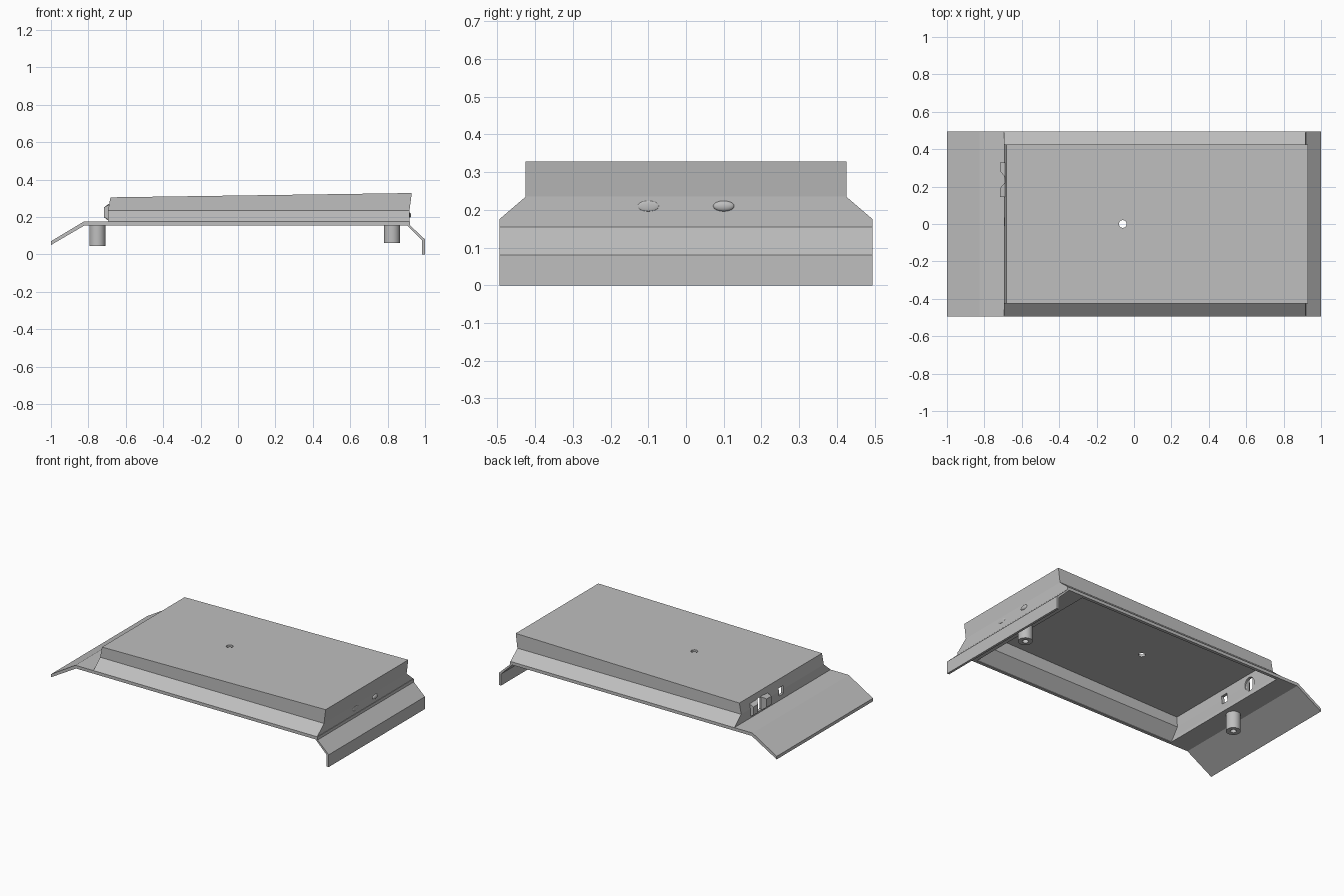
import bpy, bmesh, math
from mathutils import Matrix

if bpy.data.objects.get("Cube"):
    bpy.data.objects.remove(bpy.data.objects["Cube"])

grey = bpy.data.materials.new("plain_grey")
grey.use_nodes = True
grey.diffuse_color = (0.52, 0.52, 0.52, 1)
grey.node_tree.nodes["Principled BSDF"].inputs["Base Color"].default_value = grey.diffuse_color


def finish(name, bm):
    bmesh.ops.recalc_face_normals(bm, faces=bm.faces)
    mesh = bpy.data.meshes.new(name)
    bm.to_mesh(mesh)
    bm.free()
    mesh.materials.append(grey)
    obj = bpy.data.objects.new(name, mesh)
    bpy.context.collection.objects.link(obj)
    return obj


def prism(name, points, depth, axis, start):
    """Extrude a 2D outline along an axis; outline is (x, z) for 'y', (x, y) for 'z'."""
    bm = bmesh.new()
    place = {"y": lambda a, b: (a, start, b), "z": lambda a, b: (a, b, start)}[axis]
    face = bm.faces.new([bm.verts.new(place(a, b)) for a, b in points])
    geo = bmesh.ops.extrude_face_region(bm, geom=[face])["geom"]
    move = (0, depth, 0) if axis == "y" else (0, 0, depth)
    bmesh.ops.translate(bm, vec=move, verts=[g for g in geo if isinstance(g, bmesh.types.BMVert)])
    return finish(name, bm)


def box(name, x0, x1, y0, y1, z0, z1):
    return prism(name, [(x0, y0), (x1, y0), (x1, y1), (x0, y1)], z1 - z0, "z", z0)


def cylinder(name, radius, length, centre, axis="Z", sides=24):
    bm = bmesh.new()
    turn = Matrix.Rotation(math.pi / 2, 4, "Y") if axis == "X" else Matrix()
    bmesh.ops.create_cone(bm, cap_ends=True, segments=sides, radius1=radius, radius2=radius,
                          depth=length, matrix=Matrix.Translation(centre) @ turn)
    return finish(name, bm)


def cut(obj, cutter):
    cutter.hide_render = True
    cutter.hide_set(True)
    cutter.display_type = "WIRE"
    mod = obj.modifiers.new("cut", "BOOLEAN")
    mod.operation, mod.solver, mod.object = "DIFFERENCE", "EXACT", cutter
    # Bake the cut so that the helper can go
    graph = bpy.context.evaluated_depsgraph_get()
    mesh = bpy.data.meshes.new_from_object(obj.evaluated_get(graph))
    obj.modifiers.clear()
    obj.data = mesh
    bpy.data.objects.remove(cutter)


def smooth(obj):
    bpy.ops.object.select_all(action="DESELECT")
    obj.select_set(True)
    bpy.context.view_layer.objects.active = obj
    bpy.ops.object.shade_smooth_by_angle(angle=math.radians(35))


# Bent base sheet with a ramp at one end and a turned-down lip at the other
sheet = [(-1, 0.07), (-0.825, 0.175), (0.92, 0.175), (0.92, 0.155), (1, 0.08), (1, 0),
         (0.985, 0), (0.985, 0.075), (0.905, 0.155), (-0.82, 0.155), (-1, 0.05)]
base = prism("base_sheet", sheet, 0.99, "y", -0.495)
cut(base, box("opening", -0.68, 0.79, -0.475, 0.475, 0.1, 0.25))

# Hollow cover: an open shell, slightly higher at the lip end
def cover_section(bottom_x, top_x, top_z):
    half = [(bottom_x, 0.495, 0.175), (bottom_x, 0.425, 0.235), (top_x, 0.425, top_z)]
    return half + [(x, -y, z) for x, y, z in reversed(half)]


bm = bmesh.new()
ends = [[bm.verts.new(p) for p in cover_section(*s)]
        for s in ((-0.695, -0.682, 0.305), (0.917, 0.929, 0.328))]
for i in range(5):
    bm.faces.new((ends[0][i], ends[0][i + 1], ends[1][i + 1], ends[1][i]))
for end in ends:
    for a, b, c, d in ((0, 1, 4, 5), (1, 2, 3, 4)):
        bm.faces.new([end[k] for k in (a, b, c, d)])
cover = finish("cover", bm)
shell = cover.modifiers.new("wall", "SOLIDIFY")
shell.thickness, shell.offset, shell.use_even_offset = 0.015, -1, True

# Openings in the cover: top hole, round port and small square port
cut(cover, cylinder("top_hole", 0.021, 0.2, (-0.06, 0, 0.31), sides=12))
cut(cover, cylinder("round_port", 0.042, 0.2, (-0.69, 0.237, 0.228), "X"))
cut(cover, box("square_port", -0.8, -0.6, -0.012, 0.036, 0.205, 0.255))

# Pair of wedge guides beside the round port
for name, side in (("port_guide_left", 1), ("port_guide_right", -1)):
    outline = [(-0.716, 0.093), (-0.682, 0.093), (-0.682, 0.02), (-0.692, 0.018),
               (-0.716, 0.045)]
    points = [(x, 0.237 + side * y) for x, y in outline]
    guide = prism(name, points, 0.09, "z", 0.18)
    # Slope the upper and lower outer edges
    for v in guide.data.vertices:
        if v.co.x < -0.7:
            v.co.z = 0.225 + (v.co.z - 0.225) * 0.6

# Shallow oval dimples on the lip end
for name, y, bulge in (("oval_bump", 0.1, 0.009), ("oval_mark", -0.1, 0.003)):
    bm = bmesh.new()
    bmesh.ops.create_uvsphere(bm, u_segments=24, v_segments=12, radius=1)
    bmesh.ops.transform(bm, verts=bm.verts, matrix=Matrix.Translation((0.917, y, 0.21))
                        @ Matrix.Diagonal((bulge, 0.028, 0.014, 1)))
    smooth(finish(name, bm))

# Hollow pegs under the sheet
for name, x, low in (("ramp_end_peg", -0.752, 0.045), ("lip_end_peg", 0.823, 0.062)):
    peg = cylinder(name, 0.043, 0.16 - low, (x, 0, (0.16 + low) / 2))
    cut(peg, cylinder("bore", 0.018, 0.12, (x, 0, low)))
    smooth(peg)
